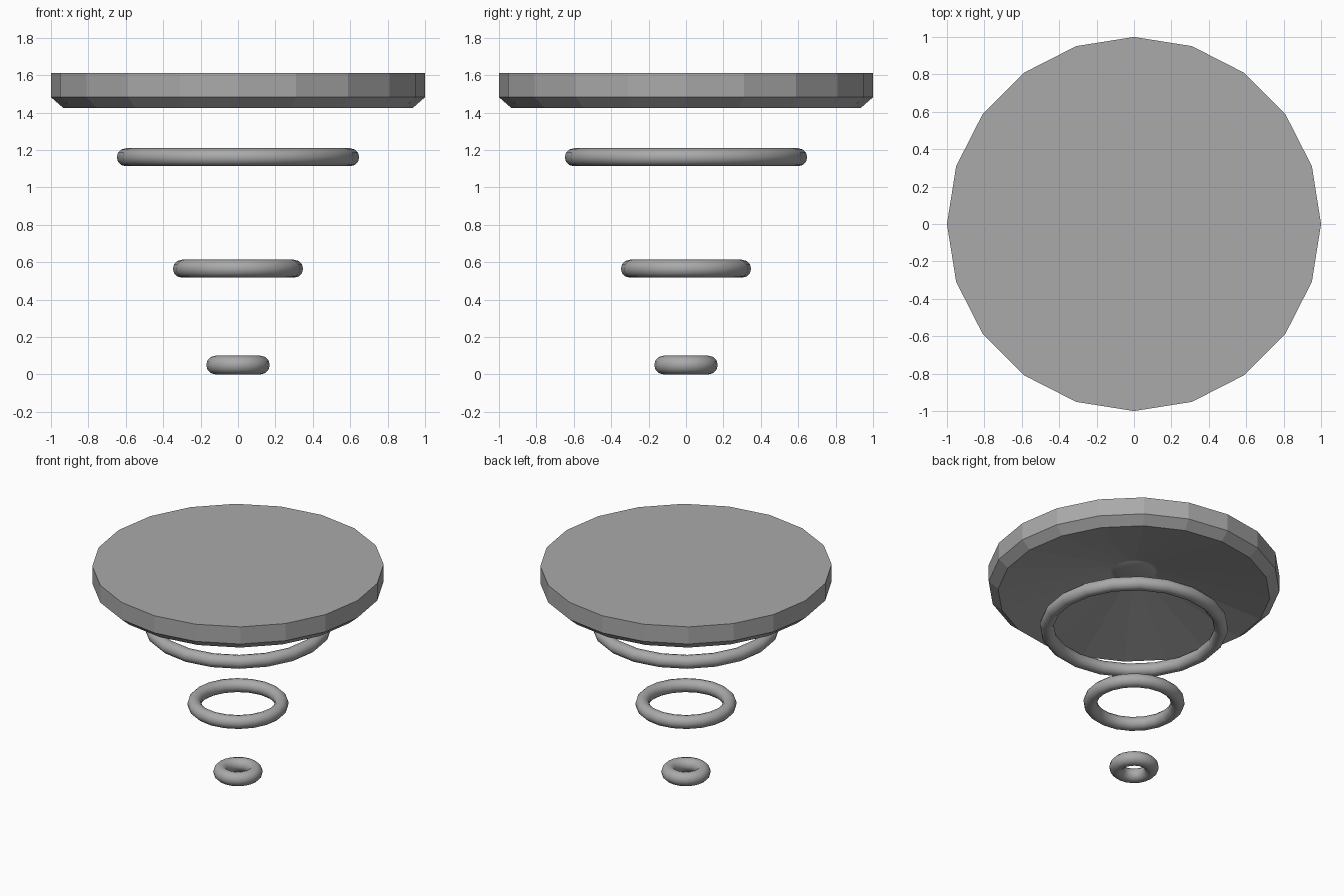
import bpy, bmesh, math

if "Cube" in bpy.data.objects:
    bpy.data.objects.remove(bpy.data.objects["Cube"])

SIDES = 20

grey = bpy.data.materials.new("mid_grey")
grey.diffuse_color = (0.4, 0.4, 0.4, 1.0)
grey.use_nodes = True
grey.node_tree.nodes["Principled BSDF"].inputs["Base Color"].default_value = grey.diffuse_color


def revolve(name, profile, closed=False, angle=None):
    """Spin (radius, z) points around z; a zero radius makes a pole."""
    bm = bmesh.new()
    loops = []
    for r, z in profile:
        if r == 0:
            loops.append([bm.verts.new((0, 0, z))] * SIDES)
        else:
            loops.append([bm.verts.new((r * math.cos(2 * math.pi * i / SIDES),
                                        r * math.sin(2 * math.pi * i / SIDES), z))
                          for i in range(SIDES)])
    pairs = list(zip(loops, loops[1:]))
    if closed:
        pairs.append((loops[-1], loops[0]))
    for a, b in pairs:
        for i in range(SIDES):
            j = (i + 1) % SIDES
            corners = list(dict.fromkeys([a[i], a[j], b[j], b[i]]))
            bm.faces.new(corners)
    bmesh.ops.recalc_face_normals(bm, faces=bm.faces)
    mesh = bpy.data.meshes.new(name)
    bm.to_mesh(mesh)
    bm.free()
    mesh.materials.append(grey)
    obj = bpy.data.objects.new(name, mesh)
    bpy.context.collection.objects.link(obj)
    if angle:
        bpy.ops.object.select_all(action='DESELECT')
        obj.select_set(True)
        bpy.context.view_layer.objects.active = obj
        bpy.ops.object.shade_smooth_by_angle(angle=math.radians(angle))
    return obj


# Flat-topped disc with a chamfered lower rim and a hollow conical underside
revolve("disc", [(0, 1.612), (1.0, 1.612), (1.0, 1.482), (0.935, 1.425),
                 (0.16, 1.6), (0, 1.603)])

# Shallow boss in the middle of the underside
revolve("centre_boss", [(0, 1.608), (0.158, 1.603), (0.13, 1.594),
                        (0.07, 1.588), (0, 1.586)], angle=60)

# Floating rings, shrinking downwards
TUBE = 12
for name, major, minor, z in (("large_ring", 0.60, 0.048, 1.161),
                              ("middle_ring", 0.30, 0.048, 0.565),
                              ("small_ring", 0.12, 0.05, 0.05)):
    section = [(major + minor * math.cos(2 * math.pi * k / TUBE),
                z + minor * math.sin(2 * math.pi * k / TUBE)) for k in range(TUBE)]
    revolve(name, section, closed=True, angle=60)
